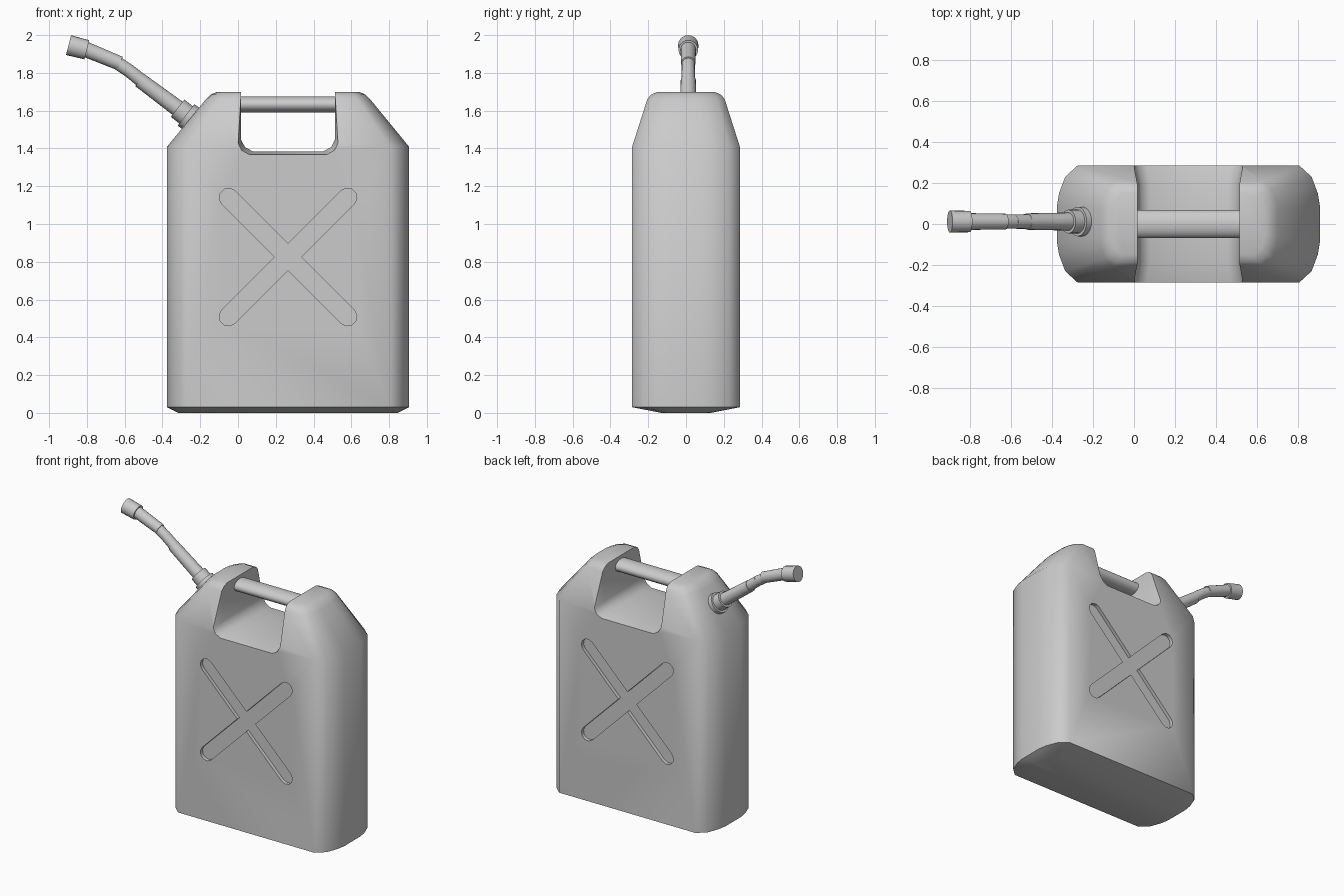
import bpy, bmesh, math
from mathutils import Vector

if "Cube" in bpy.data.objects:
    bpy.data.objects.remove(bpy.data.objects["Cube"], do_unlink=True)

mat = bpy.data.materials.new("plain_grey")
mat.use_nodes = True
GREY = (0.6, 0.6, 0.6, 1)
mat.diffuse_color = GREY
mat.node_tree.nodes["Principled BSDF"].inputs["Base Color"].default_value = GREY

CX = 0.265          # middle of the can body
SPOUT_Y = 0.012


def loft(name, rings):
    """Skin a list of equal-length point rings and cap both ends."""
    bm = bmesh.new()
    loops = [[bm.verts.new(p) for p in ring] for ring in rings]
    n = len(loops[0])
    for a, b in zip(loops, loops[1:]):
        for i in range(n):
            j = (i + 1) % n
            bm.faces.new((a[i], a[j], b[j], b[i]))
    bm.faces.new(loops[0][::-1])
    bm.faces.new(loops[-1])
    bmesh.ops.recalc_face_normals(bm, faces=bm.faces)
    mesh = bpy.data.meshes.new(name)
    bm.to_mesh(mesh)
    bm.free()
    mesh.materials.append(mat)
    obj = bpy.data.objects.new(name, mesh)
    bpy.context.collection.objects.link(obj)
    return obj


def activate(obj):
    bpy.ops.object.select_all(action='DESELECT')
    obj.select_set(True)
    bpy.context.view_layer.objects.active = obj


def smooth(obj, angle=45):
    activate(obj)
    bpy.ops.object.shade_smooth_by_angle(angle=math.radians(angle))


def cut(obj, cutter):
    """Subtract the cutter and discard it."""
    cutter.hide_render = True
    mod = obj.modifiers.new("cut", 'BOOLEAN')
    mod.operation, mod.solver, mod.object = 'DIFFERENCE', 'EXACT', cutter
    activate(obj)
    bpy.ops.object.modifier_apply(modifier=mod.name)
    bpy.data.objects.remove(cutter, do_unlink=True)


def tube(name, profile, start, end, sides=20):
    """Lathe (fraction, radius) steps along the line from start to end."""
    a, b = (Vector((p[0], SPOUT_Y, p[1])) for p in (start, end))
    side = Vector((0, 1, 0))
    up = (b - a).normalized().cross(side)
    angles = [math.tau * i / sides for i in range(sides)]
    rings = [[a.lerp(b, t) + r * (math.cos(q) * side + math.sin(q) * up) for q in angles]
             for t, r in profile]
    obj = loft(name, rings)
    smooth(obj)
    return obj


# Can body: rounded footprint lofted through base, walls, shoulders and top
quarter = [(0.64, 0.09), (0.63, 0.15), (0.60, 0.23), (0.54, 0.285)]
half = quarter + [(-x, y) for x, y in quarter[::-1]]
footprint = half + [(x, -y) for x, y in half[::-1]]
levels = [(0, 0.58, 0.13), (0.03, 0.64, 0.285), (1.41, 0.64, 0.285),
          (1.66, 0.435, 0.205), (1.685, 0.41, 0.185), (1.70, 0.375, 0.15)]
body = loft("can_body", [[(CX + x * hx / 0.64, y * hy / 0.285, z) for x, y in footprint]
                         for z, hx, hy in levels])

# Handle opening, flaring slightly towards the front and back
def opening(y, grow):
    w, low = 0.248 + grow, 1.385 - grow
    right = [(w, 1.8), (w, low + 0.06), (w - 0.02, low + 0.022), (w - 0.06, low)]
    return [(CX + x, y, z) for x, z in right + [(-x, z) for x, z in right[::-1]]]

cut(body, loft("opening_cutter", [opening(-0.3, 0.02), opening(-0.19, 0),
                                  opening(0.19, 0), opening(0.3, 0.02)]))

# Cross-shaped grooves pressed into the front and back
cross = []
for k in range(4):
    turn = math.pi / 4 + k * math.pi / 2
    arm = [(0.05, -0.05)] + [(0.445 + 0.05 * math.cos(q), 0.05 * math.sin(q))
                             for q in (math.radians(d) for d in range(-90, 91, 36))]
    cross += [(x * math.cos(turn) - y * math.sin(turn),
               x * math.sin(turn) + y * math.cos(turn)) for x, y in arm]
for s in (-1, 1):
    cut(body, loft("groove_cutter", [[(CX + x, s * y, 0.825 + z) for x, z in cross]
                                     for y in (0.26, 0.35)]))
smooth(body)

# Oval grip bar across the opening
angles = [math.tau * i / 20 for i in range(20)]
smooth(loft("grip_bar", [[(CX + x, 0.068 * math.cos(q), 1.633 + 0.043 * math.sin(q))
                          for q in angles] for x in (-0.29, 0.29)]))

# Spout: stepped collar, three tube sections and an end cap
tube("spout_collar", [(0, 0.072), (0.55, 0.072), (0.55, 0.058), (1, 0.058)],
     (-0.22, 1.535), (-0.32, 1.613))
tube("spout_lower_tube", [(0, 0.045), (1, 0.04)], (-0.26, 1.568), (-0.52, 1.762))
tube("spout_middle_tube", [(0, 0.036), (1, 0.035)], (-0.49, 1.742), (-0.585, 1.818))
tube("spout_bend_tube", [(0, 0.035), (1, 0.035)], (-0.575, 1.81), (-0.645, 1.857))
tube("spout_upper_tube", [(0, 0.038), (1, 0.041)], (-0.625, 1.85), (-0.81, 1.926))
tube("spout_end_cap", [(0, 0.052), (1, 0.054)], (-0.80, 1.922), (-0.897, 1.947))
